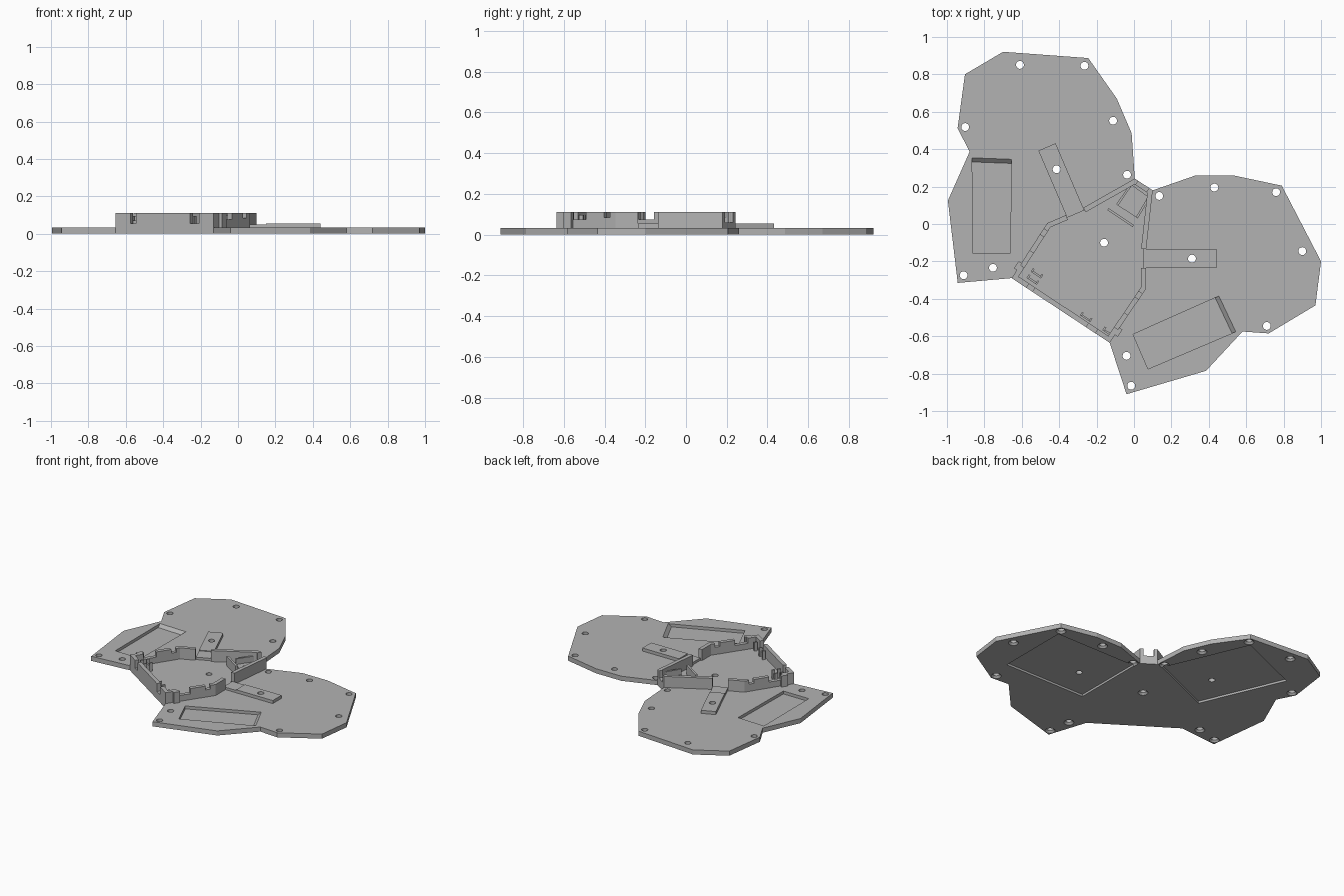
import bpy, bmesh, math
from mathutils import Vector

if "Cube" in bpy.data.objects:
    bpy.data.objects.remove(bpy.data.objects["Cube"])

grey = bpy.data.materials.new("plain_grey")
grey.use_nodes = True
grey.diffuse_color = (0.45, 0.45, 0.45, 1)
grey.node_tree.nodes["Principled BSDF"].inputs["Base Color"].default_value = (0.45, 0.45, 0.45, 1)

BASE, RIM = 0.033, 0.112
AXIS = math.radians(56.6)
AXIS_POINT = Vector((0.15, 0.36))


def mirror(p):
    """Reflect a plan point across the slanted symmetry line."""
    along = Vector((math.cos(AXIS), math.sin(AXIS)))
    d = Vector(p) - AXIS_POINT
    return AXIS_POINT + 2 * d.dot(along) * along - d


def both(points):
    return [list(points), [mirror(p) for p in points]]


def add_prism(bm, low, z0, z1, high=None):
    """Prism from a plan outline; high gives a different top outline."""
    a = [bm.verts.new((p[0], p[1], z0)) for p in low]
    b = [bm.verts.new((p[0], p[1], z1)) for p in (high or low)]
    bm.faces.new(a)
    bm.faces.new(b)
    for i in range(len(a)):
        j = (i + 1) % len(a)
        bm.faces.new((a[i], a[j], b[j], b[i]))


def finish(bm, name):
    bmesh.ops.recalc_face_normals(bm, faces=bm.faces)
    mesh = bpy.data.meshes.new(name)
    bm.to_mesh(mesh)
    bm.free()
    mesh.materials.append(grey)
    ob = bpy.data.objects.new(name, mesh)
    bpy.context.collection.objects.link(ob)
    return ob


def prism(name, low, z0, z1, high=None):
    bm = bmesh.new()
    add_prism(bm, low, z0, z1, high)
    return finish(bm, name)


def cut(target, cutter):
    """Subtract the cutter and bake the result."""
    mod = target.modifiers.new("cut", "BOOLEAN")
    mod.operation, mod.solver, mod.object = "DIFFERENCE", "EXACT", cutter
    bpy.context.view_layer.update()
    graph = bpy.context.evaluated_depsgraph_get()
    mesh = bpy.data.meshes.new_from_object(target.evaluated_get(graph))
    target.modifiers.clear()
    target.data = mesh


def drills(name, points, r0, r1, z0, z1):
    bm = bmesh.new()
    for p in points:
        ring = [Vector((math.cos(t * math.tau / 20), math.sin(t * math.tau / 20))) for t in range(20)]
        add_prism(bm, [Vector(p) + r0 * c for c in ring], z0, z1, [Vector(p) + r1 * c for c in ring])
    return finish(bm, name)


def wall(name, a, b, notches=(), thick=0.027, z0=BASE - 0.01, z1=RIM, inside=(-0.16, -0.1)):
    """Wall on line a-b thickened towards inside, with notches (start, end, floor)."""
    a, b = Vector(a), Vector(b)
    n = Vector((a.y - b.y, b.x - a.x)).normalized() * thick
    if n.dot(Vector(inside) - a) < 0:
        n = -n
    bm = bmesh.new()
    start = 0
    for f0, f1, floor in list(notches) + [(1, 1, 0)]:
        for s, e, top in ((start, f0, z1), (f0, f1, floor)):
            if e > s and top > z0:
                p, q = a.lerp(b, s), a.lerp(b, e)
                add_prism(bm, [p, q, q + n, p + n], z0, top)
        start = f1
    return finish(bm, name)


# Two-lobed base plate
half = [(-0.13, -0.635), (-0.04, -0.91), (0.385, -0.785), (0.58, -0.575), (0.72, -0.585),
        (0.97, -0.435), (1.0, -0.2), (0.79, 0.205), (0.53, 0.26), (0.33, 0.26), (0.10, 0.18)]
outline = half + [mirror(p) for p in reversed(half)]
plate = prism("base_plate", outline, 0, BASE)
cutters = []

# Upper pockets with one sloped end, and shallow recesses underneath
pocket_top = [(-0.005, -0.59), (0.455, -0.385), (0.545, -0.575), (0.075, -0.775)]
pocket_low = [(-0.005, -0.59), (0.434, -0.394), (0.524, -0.584), (0.075, -0.775)]
recess = [(0.11, -0.39), (0.75, -0.39), (0.75, 0.13), (0.11, 0.13)]
for low, high, under in zip(both(pocket_low), both(pocket_top), both(recess)):
    cutters.append(prism("pocket_cutter", low, 0.012, BASE + 0.001, high))
    cutters.append(prism("recess_cutter", under, -0.02, 0.015))

# Screw holes, countersunk from below
screws = [(0.135, 0.15), (0.43, 0.195), (0.76, 0.17), (0.90, -0.145), (0.71, -0.545),
          (-0.04, -0.705), (-0.015, -0.865), (0.31, -0.185)]
holes = screws + [mirror(p) for p in screws] + [(-0.16, -0.1)]
shaft = drills("hole_cutter", holes, 0.021, 0.021, -0.05, 0.2)
sink = drills("countersink_cutter", holes, 0.035, 0.02, -0.002, 0.014)
cutters += [shaft, sink]
for c in cutters:
    cut(plate, c)

# Raised cable covers, with a ramped inner end
for side, flat, ramp in zip(("left", "right"),
                            both([(0.15, -0.235), (0.44, -0.235), (0.44, -0.135), (0.15, -0.135)]),
                            both([(0.05, -0.235), (0.15, -0.235), (0.15, -0.135), (0.05, -0.135)])):
    cover = prism(side + "_cable_cover", flat, BASE - 0.003, 0.055)
    cut(cover, shaft)
    prism(side + "_cable_cover_end", ramp, BASE - 0.003, 0.05)

# Enclosure walls: each side has a notched diagonal and a gap at the cable cover
path = [(-0.13, -0.635), (0.065, -0.345), (0.065, -0.135), (0.10, 0.18)]
for side, p in zip(("left", "right"), both(path)):
    wall(side + "_diagonal_wall", p[0], p[1], [(0.24, 0.5, 0.075), (0.8, 0.9, 0.085)])
    wall(side + "_middle_wall", p[1], p[2], [(0.52, 1, 0)])
    wall(side + "_back_wall", p[2], p[3])

front_a, front_b = mirror(path[0]), Vector(path[0])
wall("front_wall", front_a, front_b, [(0.15, 0.21, 0.055), (0.76, 0.85, 0.055)])
wall("rear_wall", mirror(path[3]), path[3], [(0.2, 0.8, 0.06)])

# Connector holder behind the rear corner
wall("holder_plate", (-0.135, 0.085), (0.0, -0.005), thick=0.014, z1=0.1)
for name, a, b in (("holder_left_side", (-0.095, 0.105), (-0.02, 0.215)),
                   ("holder_right_side", (0.02, 0.03), (0.085, 0.14))):
    wall(name, a, b, thick=0.012, z1=0.085, inside=(-0.01, 0.12))
prism("holder_floor", [(-0.095, 0.105), (0.02, 0.03), (0.085, 0.14), (-0.02, 0.215)], BASE - 0.003, 0.045)

# Small clips along the front wall
along = (front_b - front_a).normalized()
inward = Vector((-along.y, along.x))
for i, (f, depth) in enumerate(((0.15, 0.045), (0.15, 0.085), (0.72, 0.035), (0.95, 0.035))):
    base = front_a.lerp(front_b, f) + inward * depth
    for j, shift in enumerate((-0.028, 0.028)):
        c = base + along * shift
        wall("clip_%d_%d" % (i, j), c, c + inward * 0.022, thick=0.01, z1=0.095)
    wall("clip_bar_%d" % i, base - along * 0.028, base + along * 0.028, thick=0.01, z1=0.07)

# Side blocks at the front corners
for side, (a, b) in zip(("left", "right"), both([(-0.105, -0.59), (-0.08, -0.553)])):
    wall(side + "_corner_block", a, b, thick=0.022, inside=(0.5, -0.8) if side == "left" else (-1, 0.2))

for c in cutters:
    bpy.data.objects.remove(c)
